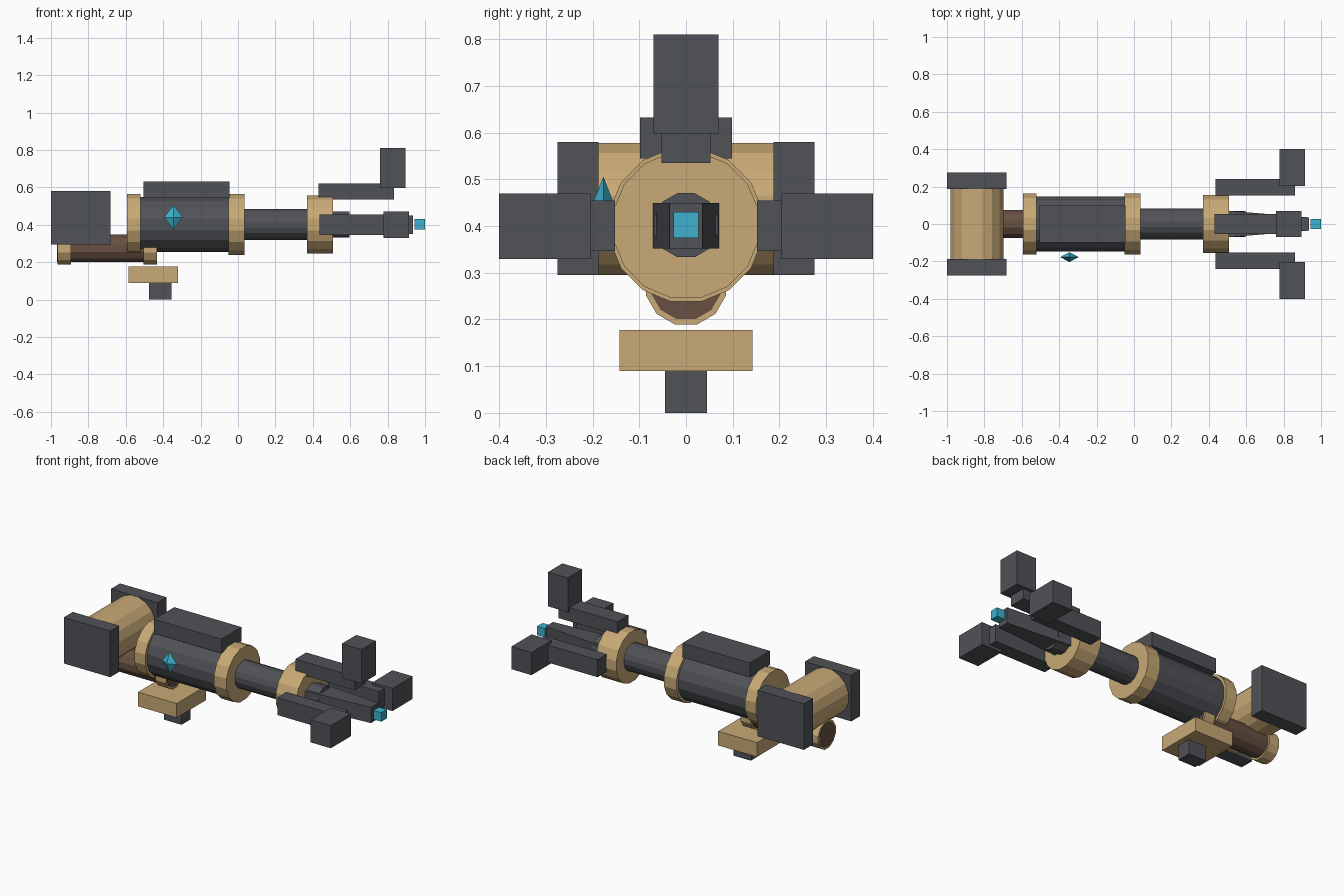
import bpy, bmesh, math
from mathutils import Matrix, Vector

if "Cube" in bpy.data.objects:
    bpy.data.objects.remove(bpy.data.objects["Cube"], do_unlink=True)


def material(name, rgb):
    m = bpy.data.materials.new(name)
    m.use_nodes = True
    m.diffuse_color = (*rgb, 1)
    m.node_tree.nodes["Principled BSDF"].inputs["Base Color"].default_value = (*rgb, 1)
    return m


STEEL = material("dark steel", (0.08, 0.085, 0.095))
BRASS = material("brass", (0.58, 0.40, 0.18))
BROWN = material("brown leather", (0.14, 0.08, 0.055))
CYAN = material("cyan crystal", (0.05, 0.44, 0.62))
AXIS = 0.402  # height of the barrel axis


def finish(name, bm, mat):
    bmesh.ops.recalc_face_normals(bm, faces=bm.faces)
    mesh = bpy.data.meshes.new(name)
    bm.to_mesh(mesh)
    bm.free()
    mesh.materials.append(mat)
    obj = bpy.data.objects.new(name, mesh)
    bpy.context.collection.objects.link(obj)
    return obj


def box(name, xs, ys, zs, mat, tip=1.0):
    """Box between limits; tip narrows its +x end across y."""
    bm = bmesh.new()
    bmesh.ops.create_cube(bm, size=1)
    size = Vector((xs[1] - xs[0], ys[1] - ys[0], zs[1] - zs[0]))
    mid = Vector((sum(xs), sum(ys), sum(zs))) / 2
    for v in bm.verts:
        if v.co.x > 0:
            v.co.y *= tip
        v.co = v.co * size + mid
    return finish(name, bm, mat)


def rod(name, start, end, radius, mat, axis="x", across=0.0, z=AXIS, sides=16):
    """Flat-sided cylinder along x or y."""
    bm = bmesh.new()
    bmesh.ops.create_cone(bm, cap_ends=True, segments=sides, radius1=radius,
                          radius2=radius, depth=end - start)
    # Put a flat facet at the top and bottom
    bm.transform(Matrix.Rotation(math.pi / sides, 4, "Z"))
    mid = (start + end) / 2
    if axis == "x":
        bm.transform(Matrix.Translation((mid, across, z)) @ Matrix.Rotation(math.pi / 2, 4, "Y"))
    else:
        bm.transform(Matrix.Translation((across, mid, z)) @ Matrix.Rotation(math.pi / 2, 4, "X"))
    return finish(name, bm, mat)


# Barrel and its collars
rod("main_barrel", -0.56, 0.0, 0.15, STEEL)
rod("rear_collar", -0.593, -0.52, 0.167, BRASS)
rod("middle_collar", -0.05, 0.036, 0.167, BRASS)
rod("front_barrel", 0.0, 0.4, 0.084, STEEL)
rod("front_collar", 0.368, 0.508, 0.159, BRASS)
rod("muzzle", 0.48, 0.595, 0.071, STEEL, sides=12)
box("top_rail", (-0.505, -0.045), (-0.098, 0.098), (0.545, 0.633), STEEL)

# Rear drum with end plates
rod("rear_drum", -0.2, 0.2, 0.144, BRASS, axis="y", across=-0.84, z=0.437)
for side, s in (("left", 1), ("right", -1)):
    box(side + "_drum_plate", (-1.0, -0.682), sorted((s * 0.187, s * 0.275)), (0.295, 0.58), STEEL)

# Lower tube with caps
rod("lower_tube", -0.967, -0.432, 0.077, BROWN, z=0.275, sides=12)
for name, x in (("rear_tube_cap", -0.965), ("front_tube_cap", -0.505)):
    rod(name, x, x + 0.071, 0.089, BRASS, z=0.275, sides=12)

# Mount below
box("mount_block", (-0.585, -0.32), (-0.142, 0.142), (0.09, 0.178), BRASS)
box("mount_peg", (-0.475, -0.355), (-0.045, 0.045), (0.0, 0.09), STEEL)

# Prongs around the muzzle
box("top_prong", (0.43, 0.835), (-0.053, 0.053), (0.535, 0.62), STEEL)
box("top_prong_tip", (0.76, 0.895), (-0.07, 0.07), (0.598, 0.81), STEEL)
for side, s in (("left", 1), ("right", -1)):
    box(side + "_prong", (0.437, 0.86), sorted((s * 0.152, s * 0.24)), (0.347, 0.455), STEEL)
    box(side + "_prong_tip", (0.777, 0.915), sorted((s * 0.203, s * 0.4)), (0.33, 0.47), STEEL)

# Tapered emitter and its glowing tip
box("emitter", (0.5, 0.935), (-0.071, 0.071), (0.352, 0.45), STEEL, tip=0.5)
box("emitter_tip", (0.945, 1.0), (-0.027, 0.027), (0.375, 0.43), CYAN)

# Crystal on the right side of the barrel
bm = bmesh.new()
ring = [bm.verts.new(p) for p in ((1, 0, 0), (0, 1, 0), (-1, 0, 0), (0, -1, 0))]
for z in (1, -1):
    apex = bm.verts.new((0, 0, z))
    for i in range(4):
        bm.faces.new((ring[i], ring[(i + 1) % 4], apex))
bm.transform(Matrix.Translation((-0.345, -0.177, 0.44)) @ Matrix.Diagonal((0.05, 0.026, 0.066, 1)))
finish("side_crystal", bm, CYAN)
